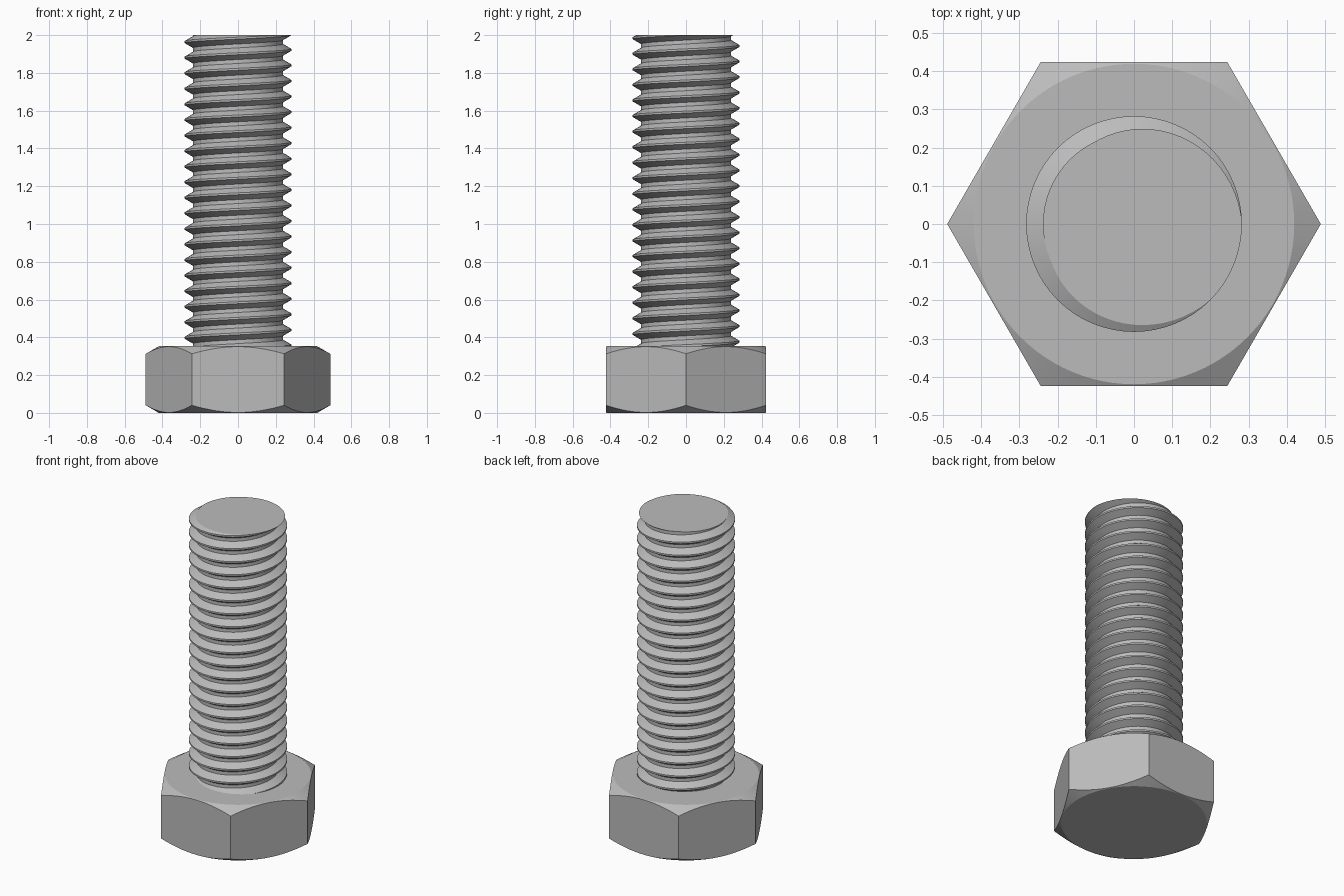
import bpy, bmesh
from math import cos, pi, radians, tan, sin
from mathutils import Vector

cube = bpy.data.objects.get("Cube")
if cube:
    bpy.data.objects.remove(cube, do_unlink=True)

HEIGHT = 2.0
HEAD_H = 0.353        # head thickness
FLAT = 0.423          # half the width across flats
CREST, ROOT = 0.282, 0.238
PITCH = 0.0824
STEPS = 64            # segments per turn
TURNS = 23

steel = bpy.data.materials.new("steel grey")
steel.use_nodes = True
grey = (0.5, 0.5, 0.5, 1)
steel.diffuse_color = grey
steel.node_tree.nodes["Principled BSDF"].inputs["Base Color"].default_value = grey


def finish(bm, name, angle):
    """Turn the bmesh into a smooth-shaded steel object with sharp edges kept."""
    bmesh.ops.recalc_face_normals(bm, faces=bm.faces[:])
    mesh = bpy.data.meshes.new(name)
    bm.to_mesh(mesh)
    bm.free()
    mesh.materials.append(steel)
    obj = bpy.data.objects.new(name, mesh)
    bpy.context.collection.objects.link(obj)
    bpy.ops.object.select_all(action="DESELECT")
    obj.select_set(True)
    bpy.context.view_layer.objects.active = obj
    bpy.ops.object.shade_smooth_by_angle(angle=radians(angle))


# Hexagonal head: prism whose corners are turned off by a 30 degree cone
bm = bmesh.new()
SIDES = 96
rings = [[], [], [], []]
for i in range(SIDES):
    a = 2 * pi * i / SIDES
    r = FLAT / cos(a % (pi / 3) - pi / 6)
    inner = FLAT - 0.004
    drop = (r - inner) * tan(radians(30))
    for ring, (rad, z) in zip(rings, ((inner, 0), (r, drop),
                                      (r, HEAD_H - drop), (inner, HEAD_H))):
        ring.append(bm.verts.new((rad * cos(a), rad * sin(a), z)))
for low, high in zip(rings, rings[1:]):
    for i in range(SIDES):
        j = (i + 1) % SIDES
        bm.faces.new((low[i], low[j], high[j], high[i]))
bm.faces.new(rings[0][::-1])
bm.faces.new(rings[-1])
finish(bm, "hex_head", 20)

# Threaded shank: one thread profile swept along a right-handed helix
bm = bmesh.new()
start = HEIGHT + PITCH * 20 / 360 - 22 * PITCH
profile = [(CREST, -1 / 16), (CREST, 1 / 16), (ROOT, 3 / 8), (ROOT, 5 / 8), (CREST, 15 / 16)]
verts = [bm.verts.new((r, 0, start + t * PITCH)) for r, t in profile]
edges = [bm.edges.new(pair) for pair in zip(verts, verts[1:])]
bmesh.ops.spin(bm, geom=verts + edges, cent=(0, 0, 0), axis=(0, 0, 1),
               dvec=(0, 0, PITCH / STEPS), angle=TURNS * 2 * pi, steps=TURNS * STEPS)
bmesh.ops.remove_doubles(bm, verts=bm.verts[:], dist=0.0005)

# Cut the ends square and cap them
for z, up in ((HEIGHT, 1), (HEAD_H - 0.01, -1)):
    bmesh.ops.bisect_plane(bm, geom=bm.verts[:] + bm.edges[:] + bm.faces[:], dist=1e-5,
                           plane_co=Vector((0, 0, z)), plane_no=Vector((0, 0, up)),
                           clear_outer=True)
    rim = [e for e in bm.edges if e.is_boundary
           and all(abs(v.co.z - z) < 1e-4 for v in e.verts)]
    bmesh.ops.edgeloop_fill(bm, edges=rim)
finish(bm, "threaded_shank", 25)
